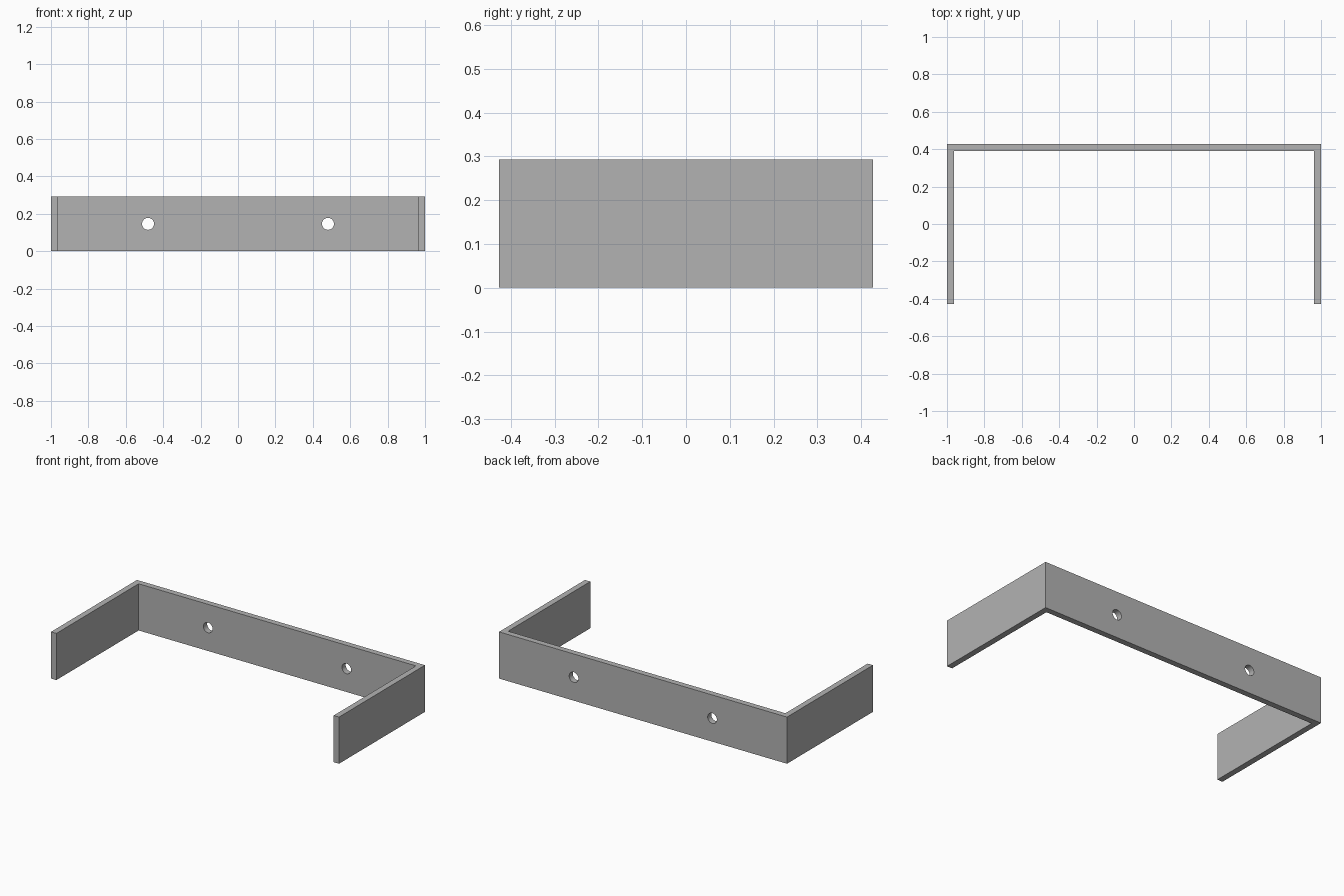
import bpy
import bmesh

WIDTH, DEPTH, HEIGHT = 2.0, 0.853, 0.293
WALL = 0.037
HOLE_X, HOLE_RADIUS = 0.481, 0.032

cube = bpy.data.objects.get("Cube")
if cube:
    bpy.data.objects.remove(cube, do_unlink=True)

grey = bpy.data.materials.new("plain grey")
grey.use_nodes = True
colour = (0.45, 0.45, 0.45, 1)
grey.diffuse_color = colour
grey.node_tree.nodes["Principled BSDF"].inputs["Base Color"].default_value = colour


def bracket_body():
    """U-shaped outline extruded straight up."""
    x, y = WIDTH / 2, DEPTH / 2
    half = [(x, y), (x, -y), (x - WALL, -y), (x - WALL, y - WALL)]
    outline = half + [(-px, py) for px, py in reversed(half)]
    bm = bmesh.new()
    base = bm.faces.new([bm.verts.new((px, py, 0)) for px, py in outline])
    top = bmesh.ops.extrude_face_region(bm, geom=[base])["geom"]
    verts = [v for v in top if isinstance(v, bmesh.types.BMVert)]
    bmesh.ops.translate(bm, verts=verts, vec=(0, 0, HEIGHT))
    bmesh.ops.recalc_face_normals(bm, faces=bm.faces)
    mesh = bpy.data.meshes.new("wall_bracket")
    bm.to_mesh(mesh)
    bm.free()
    mesh.materials.append(grey)
    obj = bpy.data.objects.new("wall_bracket", mesh)
    bpy.context.collection.objects.link(obj)
    return obj


def drill(obj, x):
    """Round screw hole through the back plate."""
    bpy.ops.mesh.primitive_cylinder_add(
        vertices=32, radius=HOLE_RADIUS, depth=WALL * 4,
        location=(x, (DEPTH - WALL) / 2, HEIGHT / 2), rotation=(1.5708, 0, 0))
    cutter = bpy.context.object
    cutter.name = "hole_cutter"
    cutter.hide_render = True
    cutter.data.materials.append(grey)
    cut = obj.modifiers.new("screw_hole", "BOOLEAN")
    cut.operation = "DIFFERENCE"
    cut.solver = "EXACT"
    cut.object = cutter
    bpy.context.view_layer.objects.active = obj
    bpy.ops.object.modifier_apply(modifier=cut.name)
    bpy.data.objects.remove(cutter, do_unlink=True)


bracket = bracket_body()
for side in (-1, 1):
    drill(bracket, side * HOLE_X)

# Smooth hole walls, crisp plate edges
bpy.ops.object.select_all(action="DESELECT")
bracket.select_set(True)
bpy.context.view_layer.objects.active = bracket
bpy.ops.object.shade_smooth_by_angle(angle=0.52)
